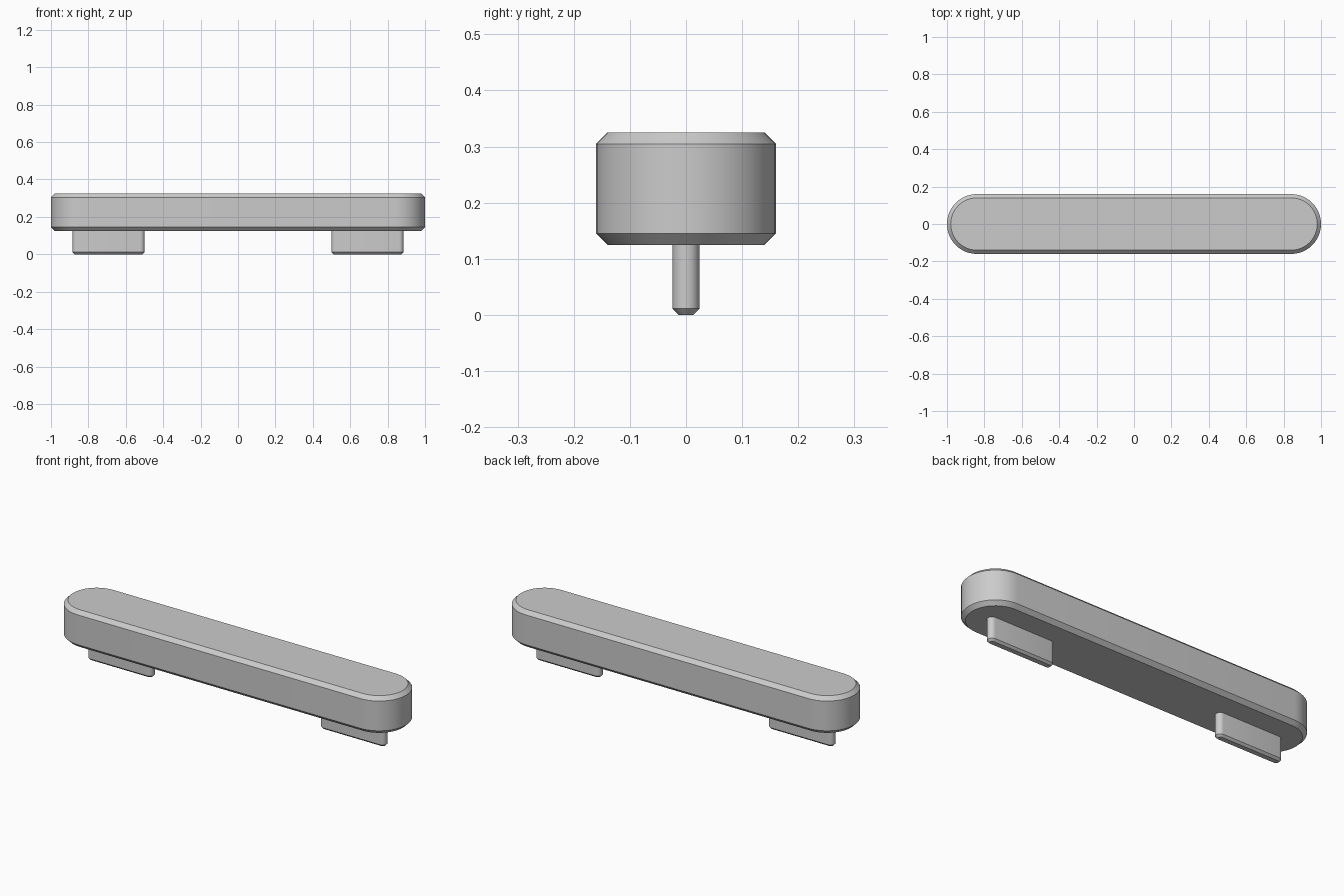
import bpy, bmesh
from math import pi, cos, sin, radians

cube = bpy.data.objects.get("Cube")
if cube:
    bpy.data.objects.remove(cube, do_unlink=True)

# Single flat grey
grey = bpy.data.materials.new("plain_grey")
grey.use_nodes = True
colour = (0.6, 0.6, 0.6, 1)
grey.diffuse_color = colour
grey.node_tree.nodes["Principled BSDF"].inputs["Base Color"].default_value = colour


def slot_bar(name, x_mid, half_length, radius, levels, steps=24):
    """Round-ended bar lofted through (z, inset) levels, bottom to top."""
    bm = bmesh.new()
    reach = half_length - radius
    rings = []
    for z, inset in levels:
        r = radius - inset
        ring = []
        for side in (1, -1):
            for i in range(steps + 1):
                a = -pi / 2 + pi * i / steps
                ring.append(bm.verts.new((x_mid + side * (reach + r * cos(a)), side * r * sin(a), z)))
        rings.append(ring)
    count = len(rings[0])
    for low, high in zip(rings, rings[1:]):
        for i in range(count):
            j = (i + 1) % count
            bm.faces.new((low[i], low[j], high[j], high[i]))
    bm.faces.new(rings[0][::-1])
    bm.faces.new(rings[-1])
    bmesh.ops.recalc_face_normals(bm, faces=bm.faces)
    mesh = bpy.data.meshes.new(name)
    bm.to_mesh(mesh)
    bm.free()
    mesh.materials.append(grey)
    obj = bpy.data.objects.new(name, mesh)
    bpy.context.collection.objects.link(obj)
    bpy.ops.object.select_all(action='DESELECT')
    obj.select_set(True)
    bpy.context.view_layer.objects.active = obj
    bpy.ops.object.shade_smooth_by_angle(angle=radians(30))
    return obj


# Main bar, chamfered top and bottom
slot_bar("bar_body", 0, 1.0, 0.16,
         [(0.125, 0.02), (0.145, 0), (0.305, 0), (0.325, 0.02)])

# Thin locating tabs underneath, chamfered at the foot
for name, side in (("left_tab", 1), ("right_tab", -1)):
    slot_bar(name, side * 0.692, 0.193, 0.024,
             [(0, 0.011), (0.011, 0), (0.13, 0)], steps=12)
